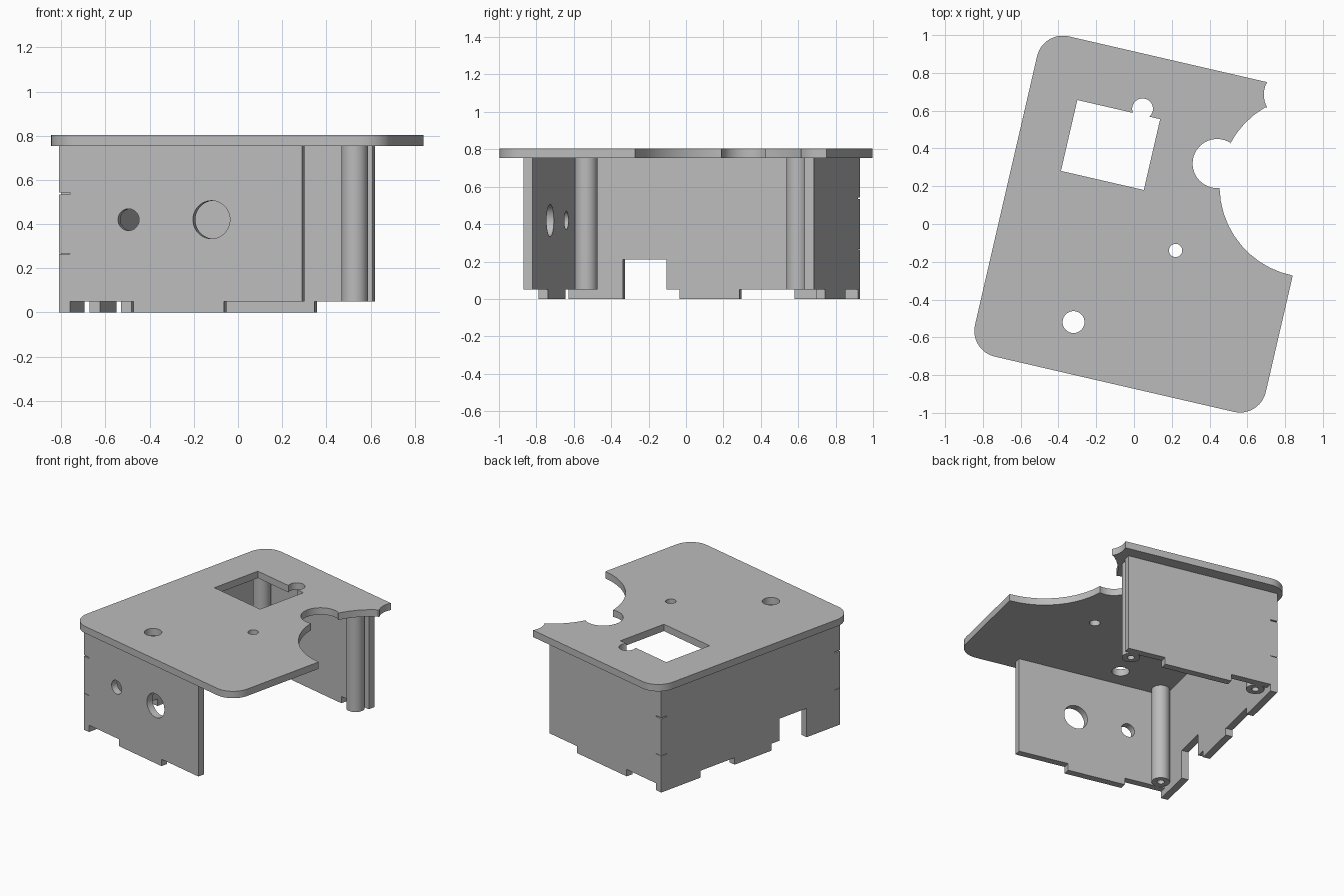
import bpy
from math import cos, sin, radians
from mathutils import Matrix

cube = bpy.data.objects.get("Cube")
if cube:
    bpy.data.objects.remove(cube)

GREY = (0.5, 0.5, 0.5, 1)
grey = bpy.data.materials.new("plain grey")
grey.use_nodes = True
grey.diffuse_color = GREY
grey.node_tree.nodes["Principled BSDF"].inputs["Base Color"].default_value = GREY

TURN = Matrix.Rotation(radians(-13), 4, "Z")    # the whole box stands turned
UPRIGHT = Matrix.Rotation(radians(90), 4, "X")
SIDEWAYS = Matrix.Rotation(radians(90), 4, "Z")
T = 0.05                                        # sheet thickness
LEFT, FRONT, BACK = -0.65, -0.782, 0.805        # outer wall planes
TOP = 0.755                                     # underside of the lid


def arc(cx, cy, r, start, end):
    n = max(4, int(abs(end - start) / 7.5))
    angles = [radians(start + (end - start) * i / n) for i in range(n + 1)]
    return [(cx + r * cos(a), cy + r * sin(a)) for a in angles]


def circle(cx, cy, r):
    return arc(cx, cy, r, 0, 360)[:-1]


def sheet(name, outlines, thickness, place):
    """Extruded flat sheet; the first outline is the rim, the others are holes."""
    curve = bpy.data.curves.new(name, "CURVE")
    curve.dimensions = "2D"
    curve.fill_mode = "BOTH"
    curve.extrude = thickness / 2
    for points in outlines:
        spline = curve.splines.new("POLY")
        spline.points.add(len(points) - 1)
        for p, (x, y) in zip(spline.points, points):
            p.co = (x, y, 0, 1)
        spline.use_cyclic_u = True
    obj = bpy.data.objects.new(name, curve)
    bpy.context.collection.objects.link(obj)
    obj.matrix_world = TURN @ place
    bpy.ops.object.select_all(action="DESELECT")
    obj.select_set(True)
    bpy.context.view_layer.objects.active = obj
    bpy.ops.object.convert(target="MESH")
    obj = bpy.context.object
    obj.data.materials.clear()
    obj.data.materials.append(grey)
    bpy.ops.object.mode_set(mode="EDIT")
    bpy.ops.mesh.select_all(action="SELECT")
    bpy.ops.mesh.remove_doubles(threshold=0.0002)
    bpy.ops.mesh.normals_make_consistent(inside=False)
    bpy.ops.object.mode_set(mode="OBJECT")
    bpy.ops.object.shade_smooth_by_angle(angle=radians(30))
    return obj


# Lid: rounded corners, scalloped right side, window with a round bite, two holes
R = 0.14
rim = (arc(0.866, 0.405, 0.482, 271.7, 194.8)
       + arc(0.357, 0.411, 0.13, 289, 71)
       + arc(0.866, 0.405, 0.482, 165.2, 133)
       + arc(0.65, 0.853, 0.138, 223, 164.4)
       + arc(-0.70 + R, 0.89 - R, R, 90, 180)
       + arc(-0.70 + R, -0.85 + R, R, 180, 270)
       + arc(0.88 - R, -0.85 + R, R, 270, 360))
window = ([(-0.44, 0.187), (0.01, 0.187), (0.01, 0.572)]
          + arc(-0.093, 0.604, 0.055, -35.6, 215.6) + [(-0.44, 0.572)])
sheet("lid", [rim, window, circle(0.246, -0.087, 0.035), circle(-0.195, -0.578, 0.058)],
      T, Matrix.Translation((0, 0, TOP + T / 2 - 0.002)))


# Front and back walls: a foot tab below and a finger through the left wall
def cross_wall(name, end, foot, v, holes):
    inner = LEFT + T
    outline = [(inner, T), (foot[0], T), (foot[0], 0), (foot[1], 0), (foot[1], T),
               (end, T), (end, TOP), (inner, TOP),
               (inner, 0.535), (LEFT, 0.535), (LEFT, 0.268), (inner, 0.268)]
    sheet(name, [outline] + holes, T, Matrix.Translation((0, v, 0)) @ UPRIGHT)


cross_wall("front_wall", 0.478, (-0.305, 0.115), FRONT + T / 2,
           [circle(-0.328, 0.42, 0.049), circle(0.057, 0.42, 0.086)])
cross_wall("back_wall", 0.45, (-0.31, 0.18), BACK - T / 2, [])

# Left wall: three feet, a cable notch and slots for the fingers at both ends
f, b = FRONT, BACK
left_outline = [
    (f, 0), (-0.485, 0), (-0.485, 0.21), (-0.245, 0.21), (-0.245, T), (-0.175, T),
    (-0.175, 0), (0.154, 0), (0.154, T), (0.457, T), (0.457, 0), (b, 0),
    (b, 0.265), (b - T, 0.265), (b - T, 0.543), (b, 0.543), (b, TOP),
    (f, TOP), (f, 0.543), (f + T, 0.543), (f + T, 0.265), (f, 0.265)]
sheet("left_wall", [left_outline], T,
      Matrix.Translation((LEFT + T / 2, 0, 0)) @ SIDEWAYS @ UPRIGHT)

# Hollow posts in three corners
for name, u, v in (("back_right_post", 0.38, 0.70), ("back_left_post", -0.54, 0.70),
                   ("front_left_post", -0.54, -0.672)):
    sheet(name, [circle(0, 0, 0.06), circle(0, 0, 0.024)], TOP - T,
          Matrix.Translation((u, v, (TOP + T) / 2)))
